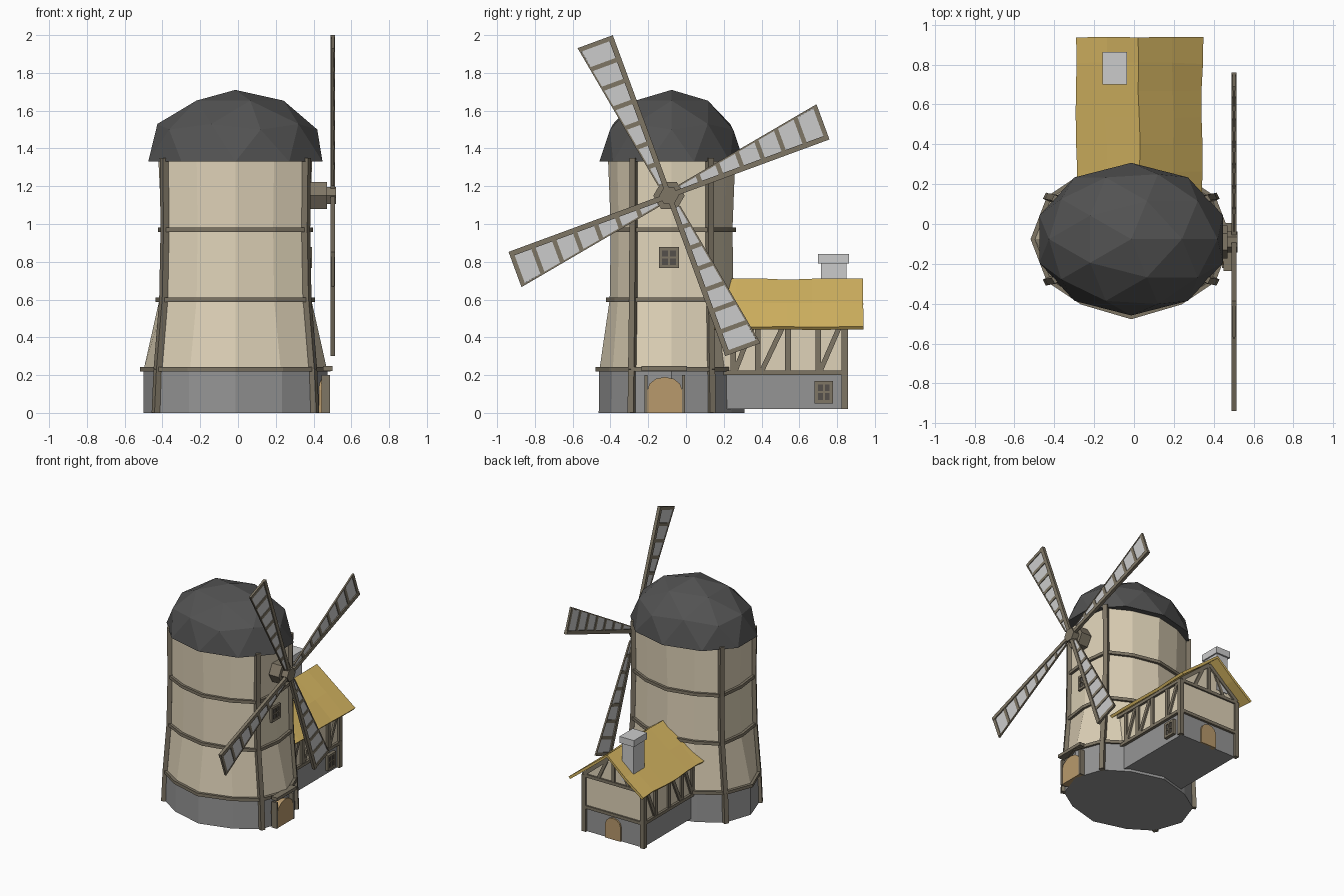
import bpy, bmesh, math, random
from mathutils import Vector, Matrix

if "Cube" in bpy.data.objects:
    bpy.data.objects.remove(bpy.data.objects["Cube"])

random.seed(4)
CX, CY, N = -0.014, -0.076, 12
COLORS = {"plaster": (.74, .65, .48), "timber": (.21, .18, .13), "thatch": (.66, .46, .12),
          "slate": (.085, .085, .085), "wood": (.48, .32, .15), "stone": (.30, .30, .30),
          "cloth": (.62, .62, .62), "dark": (.09, .08, .07)}
mats = {}
for key, c in COLORS.items():
    mats[key] = bpy.data.materials.new(key)
    mats[key].diffuse_color = (*c, 1)


def finish(bm, name, mat):
    bmesh.ops.recalc_face_normals(bm, faces=bm.faces)
    me = bpy.data.meshes.new(name)
    bm.to_mesh(me)
    bm.free()
    ob = bpy.data.objects.new(name, me)
    me.materials.append(mats[mat])
    bpy.context.collection.objects.link(ob)
    return ob


def box(bm, x0, x1, y0, y1, z0, z1):
    m = Matrix.Translation(((x0 + x1) / 2, (y0 + y1) / 2, (z0 + z1) / 2))
    bmesh.ops.create_cube(bm, size=1, matrix=m @ Matrix.Diagonal((x1 - x0, y1 - y0, z1 - z0, 1)))


def bar(bm, p, q, w=.03, t=.03, face=(1, 0, 0)):
    """Beam from p to q; t is its thickness along 'face', w its width."""
    p, q = Vector(p), Vector(q)
    z = (q - p).normalized()
    y = z.cross(Vector(face)).normalized()
    x = y.cross(z)
    m = Matrix((x * t, y * w, z * (q - p).length)).transposed().to_4x4()
    m.translation = (p + q) / 2
    bmesh.ops.create_cube(bm, size=1, matrix=m)


def prism(bm, pts, offset):
    """Extrude a flat outline by a vector."""
    f = bm.faces.new([bm.verts.new(p) for p in pts])
    r = bmesh.ops.extrude_face_region(bm, geom=[f], use_keep_orig=True)
    bmesh.ops.translate(bm, vec=offset, verts=[v for v in r["geom"] if isinstance(v, bmesh.types.BMVert)])


def ring(section, grow=0, dz=0):
    """12 points from one quadrant (0, 30, 60, 90 degrees), mirrored both ways."""
    z, ax, (bx, by), (cx, cy), dy = section
    quad = [(ax, 0), (bx, by), (cx, cy), (0, dy)]
    half = quad + [(-x, y) for x, y in quad[2::-1]]
    pts = half + [(x, -y) for x, y in half[5:0:-1]]
    out = []
    for x, y in pts:
        g = 1 + grow / math.hypot(x, y)
        out.append((CX + x * g, CY + y * g, z + dz))
    return out


def loft(bm, rings, closed=False):
    vs = [[bm.verts.new(p) for p in r] for r in rings]
    pairs = list(zip(vs, vs[1:])) + ([(vs[-1], vs[0])] if closed else [])
    for a, b in pairs:
        for i in range(N):
            j = (i + 1) % N
            bm.faces.new((a[i], a[j], b[j], b[i]))
    if not closed:
        bm.faces.new(vs[0][::-1])
        bm.faces.new(vs[-1])


def arch(y0, y1, z0, spring, top, n=6):
    c, r = (y0 + y1) / 2, (y1 - y0) / 2
    pts = [(y0, z0), (y1, z0)]
    return pts + [(c + r * math.cos(math.pi * i / n), spring + (top - spring) * math.sin(math.pi * i / n))
                  for i in range(n + 1)]


# Tower: height, then one quadrant of each section
foot = (0, .487, (.415, .208), (.246, .318), .386)
sill = (.24, .487, (.41, .205), (.246, .315), .384)
profile = [(.23, .485, (.405, .205), (.24, .312), .382), (.60, .402, (.375, .20), (.205, .285), .328),
           (.97, .39, (.368, .198), (.20, .28), .322), (1.35, .408, (.372, .198), (.205, .288), .337)]
bm = bmesh.new()
loft(bm, [ring(foot), ring(sill)])
finish(bm, "tower_stone_base", "stone")
bm = bmesh.new()
loft(bm, [ring(s) for s in profile])
finish(bm, "tower_wall", "plaster")

# Timber hoops and posts
bm = bmesh.new()
for s in profile[:3]:
    loft(bm, [ring(s, g, dz) for g, dz in ((-.01, -.012), (.02, -.012), (.02, .012), (-.01, .012))], True)
finish(bm, "tower_hoops", "timber")
bm = bmesh.new()
steps = [ring(s, .006) for s in [foot] + profile]
for i in (1, 5, 7, 11):
    for r, s in zip(steps, steps[1:]):
        d = Vector((r[i][0] - CX, r[i][1] - CY, 0))
        bar(bm, r[i], s[i], .034, .034, d.normalized())
finish(bm, "tower_posts", "timber")

# Domed cap: upper half of a coarse icosphere
bm = bmesh.new()
bmesh.ops.create_icosphere(bm, subdivisions=2, radius=1)
bmesh.ops.delete(bm, geom=[v for v in bm.verts if v.co.z < -.05], context="VERTS")
bmesh.ops.holes_fill(bm, edges=[e for e in bm.edges if e.is_boundary])
bmesh.ops.transform(bm, verts=bm.verts, matrix=Matrix.Translation((CX, CY, 1.33)) @ Matrix.Diagonal((.485, .383, .38, 1)))
finish(bm, "tower_cap", "slate")

# Tower door with frame
bm = bmesh.new()
prism(bm, [(.40, y, z) for y, z in arch(-.205, -.02, 0, .12, .19)], (.085, 0, 0))
finish(bm, "tower_door", "wood")
bm = bmesh.new()
for y in (-.212, -.014):
    bar(bm, (.465, y, 0), (.465, y, .2), .016, .045)
bar(bm, (.475, -.235, .235), (.475, .005, .235), .024, .05)
finish(bm, "tower_door_frame", "timber")


# Windows facing +x
def window(name, x, y0, y1, z0, z1):
    bm = bmesh.new()
    box(bm, x - .03, x + .006, y0, y1, z0, z1)
    finish(bm, name + "_pane", "dark")
    bm = bmesh.new()
    ym, zm = (y0 + y1) / 2, (z0 + z1) / 2
    for y, w in ((y0, .018), (ym, .01), (y1, .018)):
        bar(bm, (x, y, z0), (x, y, z1), w, .025)
    for z, w in ((z0, .018), (zm, .01), (z1, .018)):
        bar(bm, (x, y0 - .009, z), (x, y1 + .009, z), w, .025)
    finish(bm, name + "_frame", "timber")


window("tower_window", .380, -.135, -.045, .775, .87)
window("cottage_window", .283, .69, .77, .06, .16)

# Axle housing and hub
HY, HZ = -.09, 1.15
for name, x0, x1, r in (("axle_housing", .385, .47, .083), ("sail_hub", .465, .52, .052)):
    bm = bmesh.new()
    prism(bm, [(x0, HY + r * math.cos(i * math.pi / 3), HZ + r * math.sin(i * math.pi / 3)) for i in range(6)],
          (x1 - x0, 0, 0))
    finish(bm, name, "timber")

# Four sails
for k in range(4):
    a = math.radians(20.2 + 90 * k)
    d, n = Vector((0, math.cos(a), math.sin(a))), Vector((0, -math.sin(a), math.cos(a)))
    L, W = .90, .18

    def at(s, f):
        return Vector((.502, HY, HZ)) + d * s + n * (f * (.02 + (W - .02) * s / L))
    bm = bmesh.new()
    bar(bm, at(0, 0), at(L, 0), .028, .024)
    bar(bm, at(.07, 1), at(L, 1), .009, .012)
    for i in range(7):
        s = L - .012 - .118 * i
        bar(bm, at(s, 0), at(s, 1), .024, .016)
    finish(bm, f"sail_frame_{k + 1}", "timber")
    bm = bmesh.new()
    prism(bm, [at(s, f) - Vector((.003, 0, 0)) for s, f in ((.07, 0), (L - .01, 0), (L - .01, .97), (.07, .97))], (.006, 0, 0))
    finish(bm, f"sail_cloth_{k + 1}", "cloth")

# Cottage walls
MX, HW, YE = .026, .245, .84
bm = bmesh.new()
box(bm, MX - HW, MX + HW, .02, YE, .02, .21)
finish(bm, "cottage_stone_base", "stone")
bm = bmesh.new()
w = HW + .005
prism(bm, [(MX + x, .02, z) for x, z in ((-w, .21), (w, .21), (w, .475), (0, .67), (-w, .475))], (0, YE - .015, 0))
finish(bm, "cottage_wall", "plaster")

# Cottage timber framing, both long sides and the gable
bm = bmesh.new()
for s in (-1, 1):
    x = MX + s * (HW + .005)
    for z in (.212, .455):
        bar(bm, (x, .06, z), (x, YE + .01, z), .024, .035)
    for y in (.25, .38, .54, .70):
        bar(bm, (x, y, .21), (x, y, .46))
    for y0, y1 in ((.26, .35), (.40, .51), (.71, .81)):
        bar(bm, (x, y0, .22), (x, y1, .45), .026, .026)
    bar(bm, (x, YE, .02), (x, YE, .46), .034, .034)
    bar(bm, (x, YE, .465), (MX, YE, .67), .028, .035, (0, 1, 0))
    bar(bm, (MX + s * .13, YE, .46), (MX + s * .06, YE, .61), .024, .03, (0, 1, 0))
for z in (.212, .455):
    bar(bm, (MX - HW, YE, z), (MX + HW, YE, z), .024, .035, (0, 1, 0))
bar(bm, (MX, YE, .455), (MX, YE, .67), .026, .03, (0, 1, 0))
finish(bm, "cottage_timbers", "timber")

# Cottage gable door
bm = bmesh.new()
prism(bm, [(x, YE - .02, z) for x, z in arch(-.035, .095, .02, .13, .185)], (0, .032, 0))
finish(bm, "cottage_door", "wood")

# Uneven thatched roof
bm = bmesh.new()
cross = [(-.31, .452), (-.16, .575), (0, .697), (.16, .575), (.31, .452)]
rows = []
for i in range(7):
    y = .13 + (.94 - .13) * i / 6
    rows.append([bm.verts.new((MX + x + random.uniform(-.006, .006), y + random.uniform(-.005, .005),
                               z + random.uniform(-.006, .006))) for x, z in cross])
for a, b in zip(rows, rows[1:]):
    for i in range(4):
        bm.faces.new((a[i], a[i + 1], b[i + 1], b[i]))
roof = finish(bm, "cottage_roof", "thatch")
mod = roof.modifiers.new("thickness", "SOLIDIFY")
mod.thickness, mod.offset = .02, 0

# Chimney
bm = bmesh.new()
box(bm, -.145, -.045, .715, .85, .50, .80)
box(bm, -.157, -.034, .70, .862, .79, .84)
finish(bm, "chimney", "cloth")

for m in bpy.data.materials:
    if m.users and not m.is_grease_pencil:
        m.use_nodes = True
        m.node_tree.nodes["Principled BSDF"].inputs["Base Color"].default_value = m.diffuse_color
